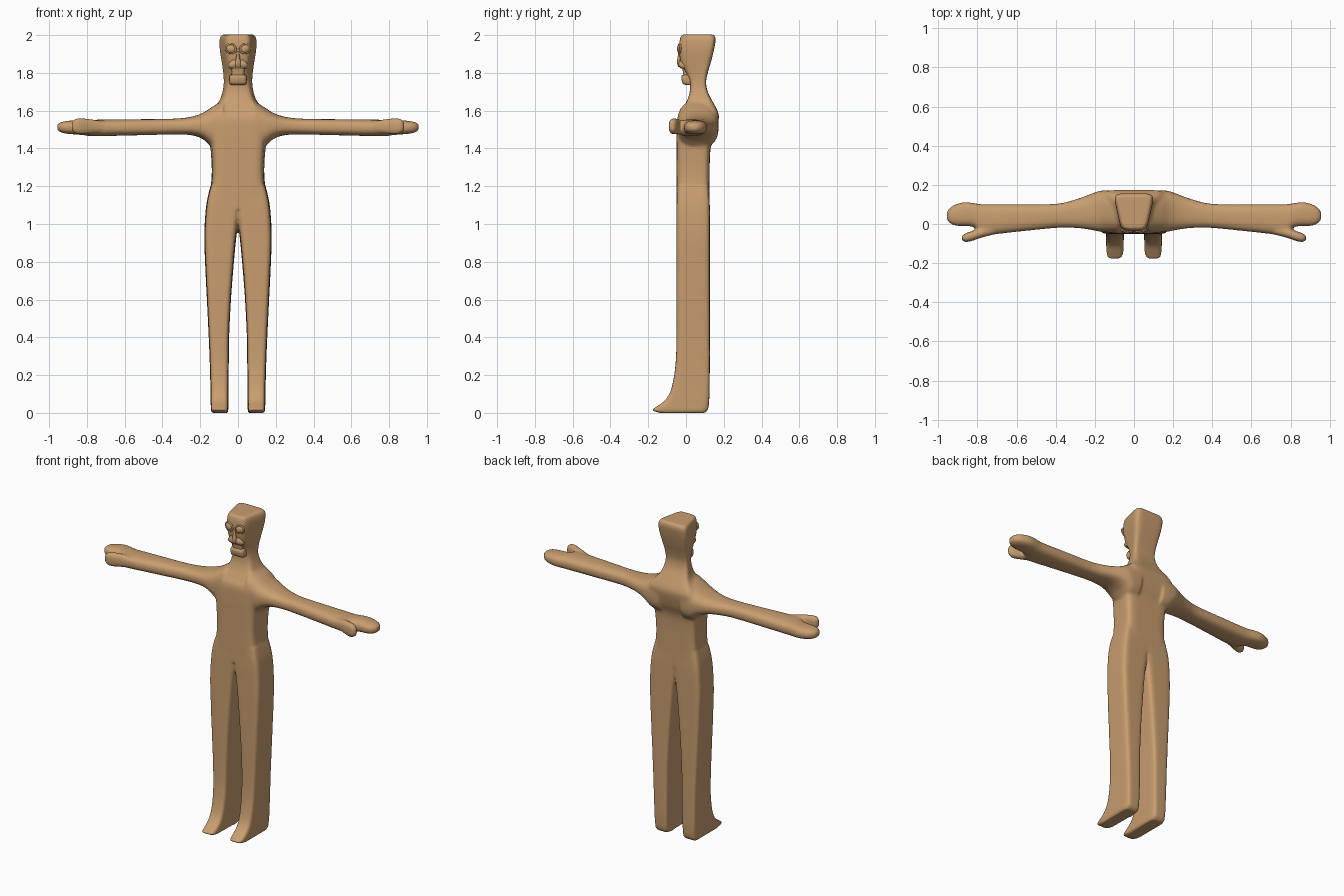
import bpy, bmesh
from math import cos, sin, pi, radians

cube = bpy.data.objects.get("Cube")
if cube:
    bpy.data.objects.remove(cube)

tan = bpy.data.materials.new("tan")
tan.use_nodes = True
tan.diffuse_color = (0.58, 0.34, 0.16, 1)
tan.node_tree.nodes["Principled BSDF"].inputs["Base Color"].default_value = tan.diffuse_color


def smooth_rows(rows, steps):
    """Spline interpolation between section rows."""
    out = []
    padded = [rows[0]] + rows + [rows[-1]]
    for i in range(len(rows) - 1):
        quad = padded[i:i + 4]
        for k in range(steps):
            t = k / steps
            out.append([0.5 * (2 * b + (c - a) * t + (2 * a - 5 * b + 4 * c - d) * t * t
                               + (3 * b - a - 3 * c + d) * t ** 3)
                        for a, b, c, d in zip(*quad)])
    return out + [rows[-1]]


def loft(bm, rows, axis="z", power=6, side=1, steps=4, n=40):
    """Rows: position, u range, v range, front taper; rings are rounded boxes."""
    rings = []
    for s, u0, u1, v0, v1, taper in smooth_rows(rows, steps):
        ring = []
        for i in range(n):
            a = 2 * pi * i / n
            c, d = cos(a), sin(a)
            u = abs(c) ** (2 / power) * (1 if c > 0 else -1)
            v = abs(d) ** (2 / power) * (1 if d > 0 else -1)
            width = taper + (1 - taper) * (v + 1) / 2
            pu = (u0 + u1) / 2 + (u1 - u0) / 2 * u * width
            pv = (v0 + v1) / 2 + (v1 - v0) / 2 * v
            co = (pu, pv, s) if axis == "z" else (s, pu, pv)
            ring.append(bm.verts.new((co[0] * side, co[1], co[2])))
        rings.append(ring)
    for a, b in zip(rings, rings[1:]):
        for i in range(n):
            j = (i + 1) % n
            bm.faces.new((a[i], a[j], b[j], b[i]))
    bm.faces.new(rings[0])
    bm.faces.new(rings[-1])


def finish(bm, name):
    bmesh.ops.recalc_face_normals(bm, faces=bm.faces[:])
    for f in bm.faces:
        f.smooth = True
    mesh = bpy.data.meshes.new(name)
    bm.to_mesh(mesh)
    bm.free()
    mesh.materials.append(tan)
    ob = bpy.data.objects.new(name, mesh)
    bpy.context.collection.objects.link(ob)
    return ob


# Torso, neck and head: height, half width, front, back, front taper
trunk = [(1.08, .165, -.05, .125, .95), (1.25, .143, -.05, .125, .92),
         (1.4, .15, -.05, .13, .9), (1.48, .165, -.05, .157, .88),
         (1.56, .17, -.046, .174, .85), (1.6, .15, -.025, .167, .85),
         (1.65, .106, .004, .14, .8), (1.7, .088, .02, .115, .75),
         (1.75, .082, .02, .106, .7), (1.8, .086, .0, .115, .62),
         (1.85, .093, -.026, .13, .6), (1.92, .105, -.037, .148, .6),
         (1.98, .106, -.032, .157, .6), (2.003, .092, -.022, .147, .6)]
trunk = [(z, -w, w, f, b, t) for z, w, f, b, t in trunk]

# Legs with flared feet: height, inner, outer, front, back
leg = [(0, .055, .14, -.14, .1), (.015, .05, .145, -.178, .115),
       (.035, .05, .145, -.153, .12), (.07, .05, .146, -.108, .123),
       (.13, .049, .147, -.077, .125), (.25, .048, .15, -.056, .126),
       (.4, .046, .156, -.05, .126), (.6, .036, .166, -.05, .126),
       (.8, .02, .176, -.05, .126), (.95, .005, .18, -.05, .126),
       (1.1, -.015, .17, -.05, .126), (1.2, -.03, .148, -.045, .12)]
leg = [row + (.93,) for row in leg]

# Arms flaring into the shoulders: reach, front, back, bottom, top
arm = [(.08, -.047, .172, 1.4, 1.655), (.14, -.043, .172, 1.41, 1.618),
       (.18, -.038, .168, 1.445, 1.592), (.23, -.028, .15, 1.467, 1.572),
       (.3, -.02, .125, 1.474, 1.56), (.4, -.02, .103, 1.473, 1.556),
       (.6, -.04, .1, 1.468, 1.554), (.75, -.056, .1, 1.465, 1.552),
       (.79, -.05, .102, 1.466, 1.552), (.815, -.018, .106, 1.47, 1.551),
       (.86, -.01, .112, 1.474, 1.549), (.9, -.01, .104, 1.477, 1.546),
       (.935, 0, .088, 1.484, 1.54), (.957, .022, .062, 1.497, 1.528)]
thumb = [(.7, -.05, 0, 1.485, 1.54), (.78, -.07, -.02, 1.478, 1.555),
         (.83, -.087, -.037, 1.474, 1.56), (.862, -.092, -.048, 1.48, 1.556),
         (.88, -.082, -.06, 1.495, 1.54)]

# Continuous body skin
bm = bmesh.new()
loft(bm, trunk)
for side in (1, -1):
    loft(bm, leg, power=7, side=side)
    for rows in (arm, thumb):
        loft(bm, [r + (1,) for r in rows], "x", 2.6, side)
body = finish(bm, "body")
skin = body.modifiers.new("skin", "REMESH")
skin.mode = "VOXEL"
skin.voxel_size = 0.008
skin.use_smooth_shade = True
relax = body.modifiers.new("relax", "SMOOTH")
relax.factor = 0.5
relax.iterations = 6


# Face blocks
def face_block(name, rows):
    bm = bmesh.new()
    loft(bm, [(z, -w, w, f, .06, 1) for z, w, f in rows], power=5, steps=3)
    return finish(bm, name)


face_block("jaw", [(1.737, .036, -.004), (1.745, .045, -.018),
                   (1.775, .046, -.025), (1.79, .04, -.02)])
face_block("mouth", [(1.785, .034, -.014), (1.81, .034, -.017), (1.84, .042, -.024)])
face_block("upper_lip", [(1.822, .042, -.027), (1.832, .052, -.036),
                         (1.847, .052, -.04), (1.868, .036, -.034)])
face_block("nose", [(1.83, .014, -.04), (1.85, .016, -.047),
                    (1.88, .011, -.045), (1.92, .005, -.036)])

# Bulging eyes with a raised rim
for side, label in ((1, "left"), (-1, "right")):
    bm = bmesh.new()
    bmesh.ops.create_uvsphere(bm, u_segments=24, v_segments=12, radius=.024)
    for v in bm.verts:
        v.co.y *= .55
    eye = finish(bm, label + "_eye")
    bm = bmesh.new()
    major, minor, n, m = .026, .0055, 28, 8
    grid = [[bm.verts.new(((major + minor * cos(q)) * cos(p), minor * sin(q),
                           (major + minor * cos(q)) * sin(p)))
             for q in (2 * pi * j / m for j in range(m))]
            for p in (2 * pi * i / n for i in range(n))]
    for i in range(n):
        for j in range(m):
            k, l = (i + 1) % n, (j + 1) % m
            bm.faces.new((grid[i][j], grid[k][j], grid[k][l], grid[i][l]))
    rim = finish(bm, label + "_eye_rim")
    for ob in (eye, rim):
        ob.location = (side * .038, -.035, 1.928)
        ob.rotation_euler = (0, side * radians(-20), side * radians(10))
        ob.scale = (1.05, 1, .9)
